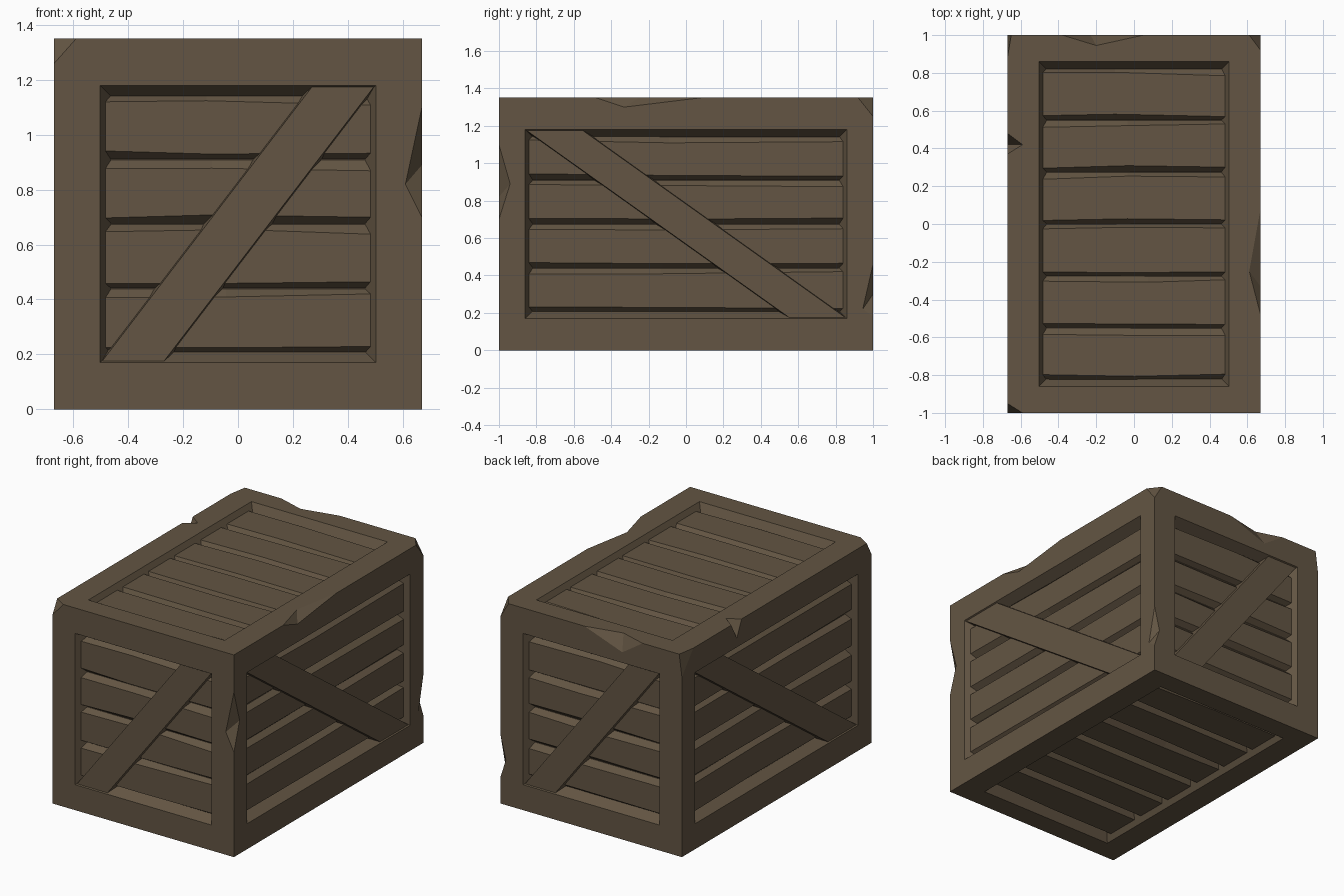
import bpy, bmesh, random
from mathutils import Vector, Matrix

if "Cube" in bpy.data.objects:
    bpy.data.objects.remove(bpy.data.objects["Cube"])

random.seed(7)
HX, HY, HZ = 0.67, 1.0, 0.675      # half sizes of the crate
MX, MY, MZ = 0.167, 0.14, 0.17     # frame widths along each axis
DEEP, FACE = 0.07, 0.035           # depth of groove floor and of plank faces
X, Y, Z = Vector((1, 0, 0)), Vector((0, 1, 0)), Vector((0, 0, 1))

wood = bpy.data.materials.new("brown_wood")
wood.diffuse_color = (0.125, 0.091, 0.056, 1)
wood.use_nodes = True
wood.node_tree.nodes["Principled BSDF"].inputs["Base Color"].default_value = wood.diffuse_color


def panel(u, v, n, off, hu, hv, mu, mv):
    m = Matrix((u, v, n)).transposed().to_4x4()
    m.translation = n * off + Z * HZ
    return dict(m=m, hu=hu, hv=hv, ou=hu - mu, ov=hv - mv)


PANELS = {
    "front": panel(X, Z, -Y, HY, HX, HZ, MX, MZ),
    "right": panel(Y, Z, X, HX, HY, HZ, MY, MZ),
    "back": panel(-X, Z, Y, HY, HX, HZ, MX, MZ),
    "left": panel(-Y, Z, -X, HX, HY, HZ, MY, MZ),
    "top": panel(X, Y, Z, HZ, HX, HY, MX, MY),
    "bottom": panel(X, -Y, -Z, HZ, HX, HY, MX, MY),
}


def finish(bm, name):
    bmesh.ops.recalc_face_normals(bm, faces=bm.faces[:])
    me = bpy.data.meshes.new(name)
    bm.to_mesh(me)
    bm.free()
    me.materials.append(wood)
    ob = bpy.data.objects.new(name, me)
    bpy.context.collection.objects.link(ob)
    return ob


def skin(bm, m, rings, caps=(True, True)):
    """Join successive rings of local points with quads."""
    vs = [[bm.verts.new(m @ Vector(p)) for p in r] for r in rings]
    k = len(vs[0])
    for a, b in zip(vs, vs[1:]):
        for i in range(k):
            bm.faces.new((a[i], a[(i + 1) % k], b[(i + 1) % k], b[i]))
    if caps[0]:
        bm.faces.new(vs[0])
    if caps[1]:
        bm.faces.new(vs[-1])


def rect(u, v, d):
    return [(-u, -v, -d), (u, -v, -d), (u, v, -d), (-u, v, -d)]


# Frame: a box with a sloped recess in each side
bm = bmesh.new()
for p in PANELS.values():
    skin(bm, p["m"], [rect(p["hu"], p["hv"], 0), rect(p["ou"], p["ov"], 0),
                      rect(p["ou"] - 0.04, p["ov"] - 0.04, DEEP)], (False, True))
bmesh.ops.remove_doubles(bm, verts=bm.verts[:], dist=1e-4)
frame = finish(bm, "frame")

# Chips in the edges (two edge points, two tips) and broken corners
T = 2 * HZ
CHIPS = [
    ((HX, -.48, T), (HX, .08, T), (.61, -.25, T), (HX, -.33, 1.30)),
    ((-HX, .37, T), (-HX, .48, T), (-.59, .42, T), (-HX, .42, 1.24)),
    ((-.38, HY, T), (.05, HY, T), (-.2, .945, T), (-.23, HY, 1.25)),
    ((HX, -HY, 1.1), (HX, -HY, .7), (.61, -HY, .82), (HX, -.94, .89)),
    ((HX, HY, .46), (HX, HY, .18), (.63, HY, .3), (HX, .945, .22)),
]
CORNERS = [
    ((HX, HY, T), (.61, HY, T), (HX, .92, T), (HX, HY, 1.25)),
    ((-HX, -HY, T), (-.59, -HY, T), (-HX, -.95, T), (-HX, -HY, 1.26)),
    ((-HX, HY, T), (-.65, HY, T), (-HX, .88, T), (-HX, HY, 1.2)),
]
bm = bmesh.new()
for pts, first in [(c, 2) for c in CHIPS] + [(c, 1) for c in CORNERS]:
    pts = [Vector(q) for q in pts]
    mid = sum(pts[first:], Vector()) / (4 - first)
    # grow about the cut surface so the cutter clears the box faces
    vs = [bm.verts.new(mid + (q - mid) * 1.4) for q in pts]
    for tri in ((0, 1, 2), (0, 1, 3), (0, 2, 3), (1, 2, 3)):
        bm.faces.new([vs[i] for i in tri])
cutter = finish(bm, "chip_cutter")
cutter.hide_render = True
mod = frame.modifiers.new("chips", "BOOLEAN")
mod.operation, mod.solver, mod.object = "DIFFERENCE", "EXACT", cutter
bpy.context.view_layer.objects.active = frame
bpy.ops.object.modifier_apply(modifier=mod.name)
bpy.data.objects.remove(cutter)

# Planks: rows with uneven hand-cut chamfers, meeting in V grooves
for side, p in PANELS.items():
    bm = bmesh.new()
    count = 6 if side in ("top", "bottom") else 4
    v0 = -p["ov"] + 0.035
    pitch = -2 * v0 / count
    for i in range(count):
        lo, hi = v0 + i * pitch, v0 + (i + 1) * pitch
        rings = []
        for u in (-p["ou"], random.uniform(-.25, .25) * p["ou"], p["ou"]):
            a, b = random.uniform(.018, .034), random.uniform(.018, .042)
            rings.append([(u, lo, -DEEP - .002), (u, lo + a, -FACE),
                          (u, hi - b, -FACE), (u, hi, -DEEP - .002)])
        skin(bm, p["m"], rings)
    finish(bm, side + "_planks")

# Diagonal braces on the four upright sides
for side, s, w in (("front", 1, .225), ("right", -1, .30),
                   ("back", 1, .225), ("left", -1, .30)):
    p = PANELS[side]
    rings = []
    for d, g in ((DEEP + .002, .012), (.008, 0)):
        a, b = p["ou"] - .008, p["ov"] - .005
        rings.append([(s * (-a - g), -b, -d), (s * (-a + w + g), -b, -d),
                      (s * (a + g), b, -d), (s * (a - w - g), b, -d)])
    bm = bmesh.new()
    skin(bm, p["m"], rings)
    finish(bm, side + "_brace")
